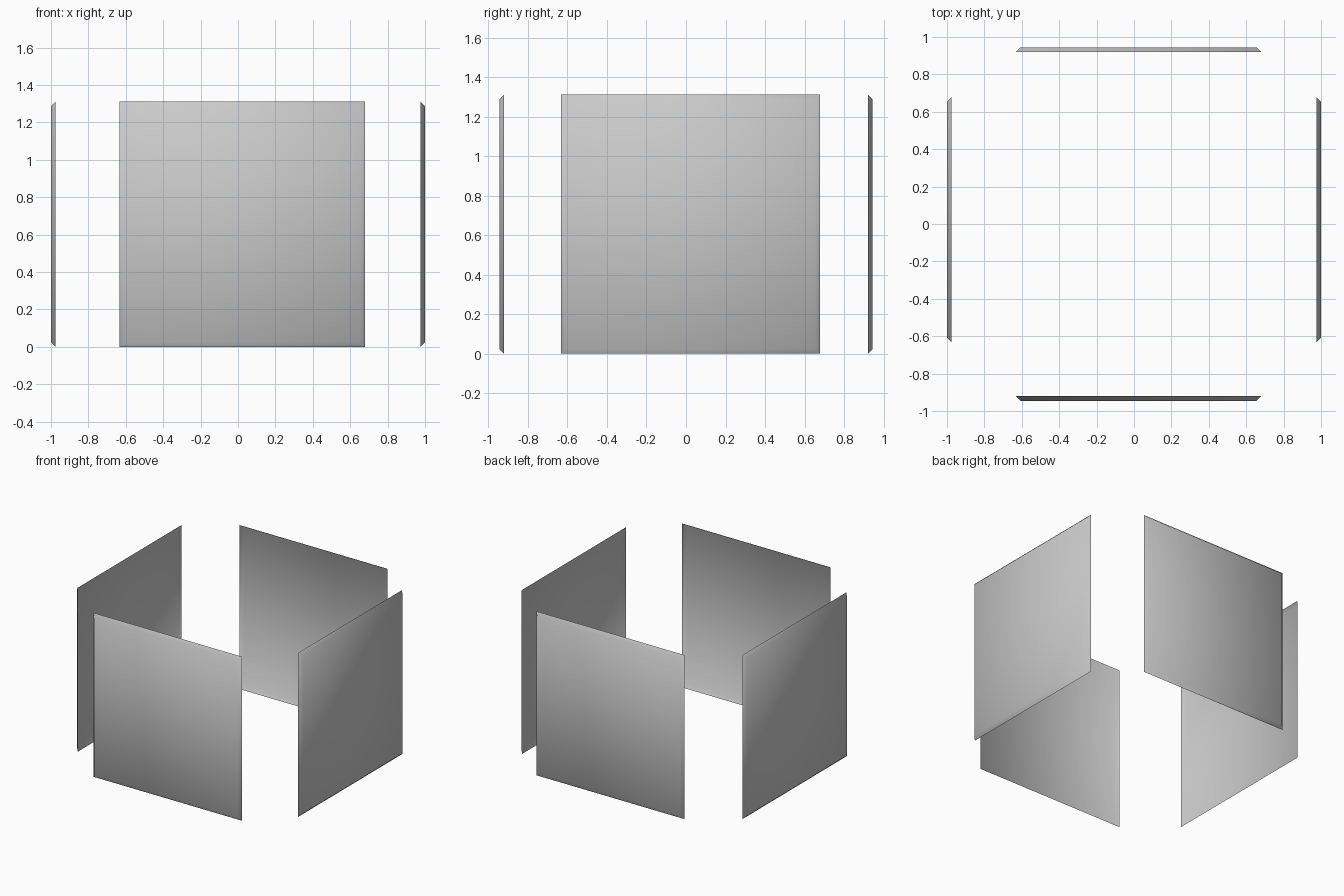
import bpy
import bmesh
from mathutils import Vector

if "Cube" in bpy.data.objects:
    bpy.data.objects.remove(bpy.data.objects["Cube"])

SIZE = 1.312     # width and height of each panel
DEPTH = 0.025    # depth of the chamfered rim
SHIFT = 0.023    # sideways offset shared by all panels


def panel(name, centre, across, outward):
    """Shallow open tray: chamfered outer face, open towards the inside."""
    centre, across, outward = Vector(centre), Vector(across), Vector(outward)
    up = Vector((0, 0, 1))
    bm = bmesh.new()

    def ring(half, offset):
        return [bm.verts.new(centre + across * half * a + up * half * b + outward * offset)
                for a, b in ((-1, -1), (1, -1), (1, 1), (-1, 1))]

    face = ring(SIZE / 2 - DEPTH, 0)
    rim = ring(SIZE / 2, -DEPTH)
    bm.faces.new(face)
    for i in range(4):
        j = (i + 1) % 4
        bm.faces.new((rim[i], rim[j], face[j], face[i]))
    # make every face point outward
    bm.normal_update()
    if bm.faces[:][0].normal.dot(outward) < 0:
        bmesh.ops.reverse_faces(bm, faces=bm.faces[:])
    for f in bm.faces:
        f.smooth = True
    mesh = bpy.data.meshes.new(name)
    bm.to_mesh(mesh)
    bm.free()
    obj = bpy.data.objects.new(name, mesh)
    bpy.context.collection.objects.link(obj)


# Four free-standing side panels around the centre
mid = SIZE / 2
panel("front_panel", (SHIFT, -0.945, mid), (1, 0, 0), (0, -1, 0))
panel("back_panel", (SHIFT, 0.945, mid), (-1, 0, 0), (0, 1, 0))
panel("right_panel", (1, SHIFT, mid), (0, 1, 0), (1, 0, 0))
panel("left_panel", (-1, SHIFT, mid), (0, -1, 0), (-1, 0, 0))
